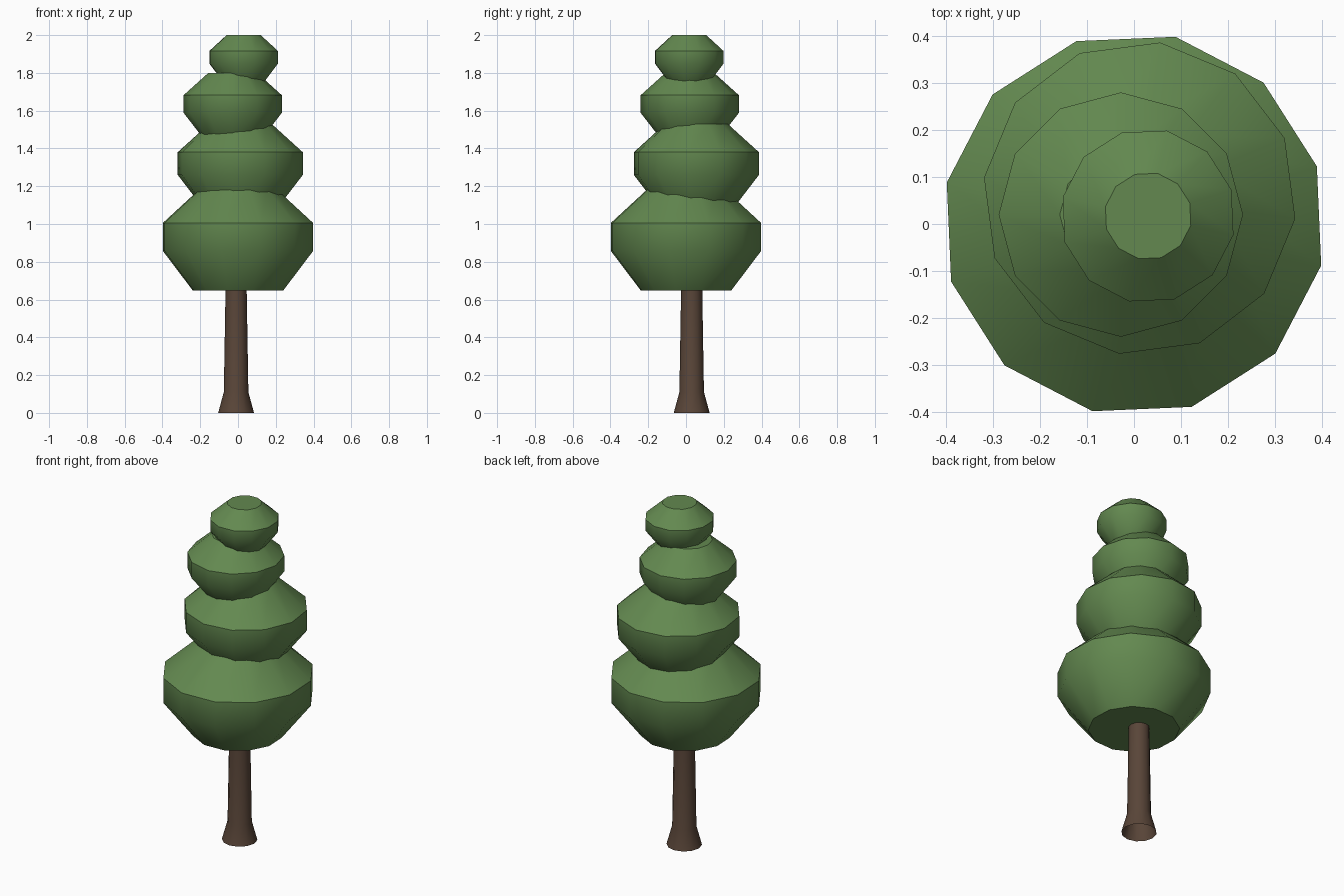
import bpy, bmesh
from math import cos, sin, radians

cube = bpy.data.objects.get("Cube")
if cube:
    bpy.data.objects.remove(cube, do_unlink=True)

SIDES = 12


def material(name, color):
    m = bpy.data.materials.new(name)
    m.use_nodes = True
    m.diffuse_color = color
    m.node_tree.nodes["Principled BSDF"].inputs["Base Color"].default_value = color
    return m


def turned(name, profile, center, turn, mat, cap_bottom=True):
    """Turn a (radius, height) profile around a vertical axis."""
    bm = bmesh.new()
    rings = []
    for r, z in profile:
        angles = [radians(turn + 360 * i / SIDES) for i in range(SIDES)]
        rings.append([bm.verts.new((center[0] + r * cos(a), center[1] + r * sin(a), z))
                      for a in angles])
    for low, high in zip(rings, rings[1:]):
        for i in range(SIDES):
            j = (i + 1) % SIDES
            bm.faces.new((low[i], low[j], high[j], high[i]))
    bm.faces.new(rings[-1])
    if cap_bottom:
        bm.faces.new(rings[0][::-1])
    mesh = bpy.data.meshes.new(name)
    bm.to_mesh(mesh)
    bm.free()
    mesh.materials.append(mat)
    obj = bpy.data.objects.new(name, mesh)
    bpy.context.collection.objects.link(obj)
    bpy.ops.object.select_all(action="DESELECT")
    obj.select_set(True)
    bpy.context.view_layer.objects.active = obj
    bpy.ops.object.shade_smooth_by_angle(angle=radians(40))
    return obj


def foliage(name, radius, rim_z, center, turn):
    """One leaf tier: every tier is a scaled copy of the same faceted profile."""
    shape = ((0.6, -0.877), (1, -0.36), (1, 0), (0.5, 0.45))
    profile = [(radius * r, rim_z + radius * z) for r, z in shape]
    return turned(name, profile, center, turn, leaf_green)


leaf_green = material("leaf green", (0.125, 0.25, 0.08, 1))
bark_brown = material("bark brown", (0.1, 0.06, 0.04, 1))

# Trunk with a flared, open foot
turned("trunk", [(0.095, 0), (0.065, 0.11), (0.056, 0.65), (0.052, 0.9)],
       (-0.01, 0.03), 0, bark_brown, cap_bottom=False)

# Leaf tiers, from the bottom up
foliage("bottom_foliage", 0.408, 1.005, (0, 0), 17.5)
foliage("lower_foliage", 0.334, 1.38, (0.012, 0.055), 22.5)
foliage("upper_foliage", 0.26, 1.682, (-0.028, 0.02), 0)
foliage("top_foliage", 0.186, 1.916, (0.03, 0.017), 17.5)
